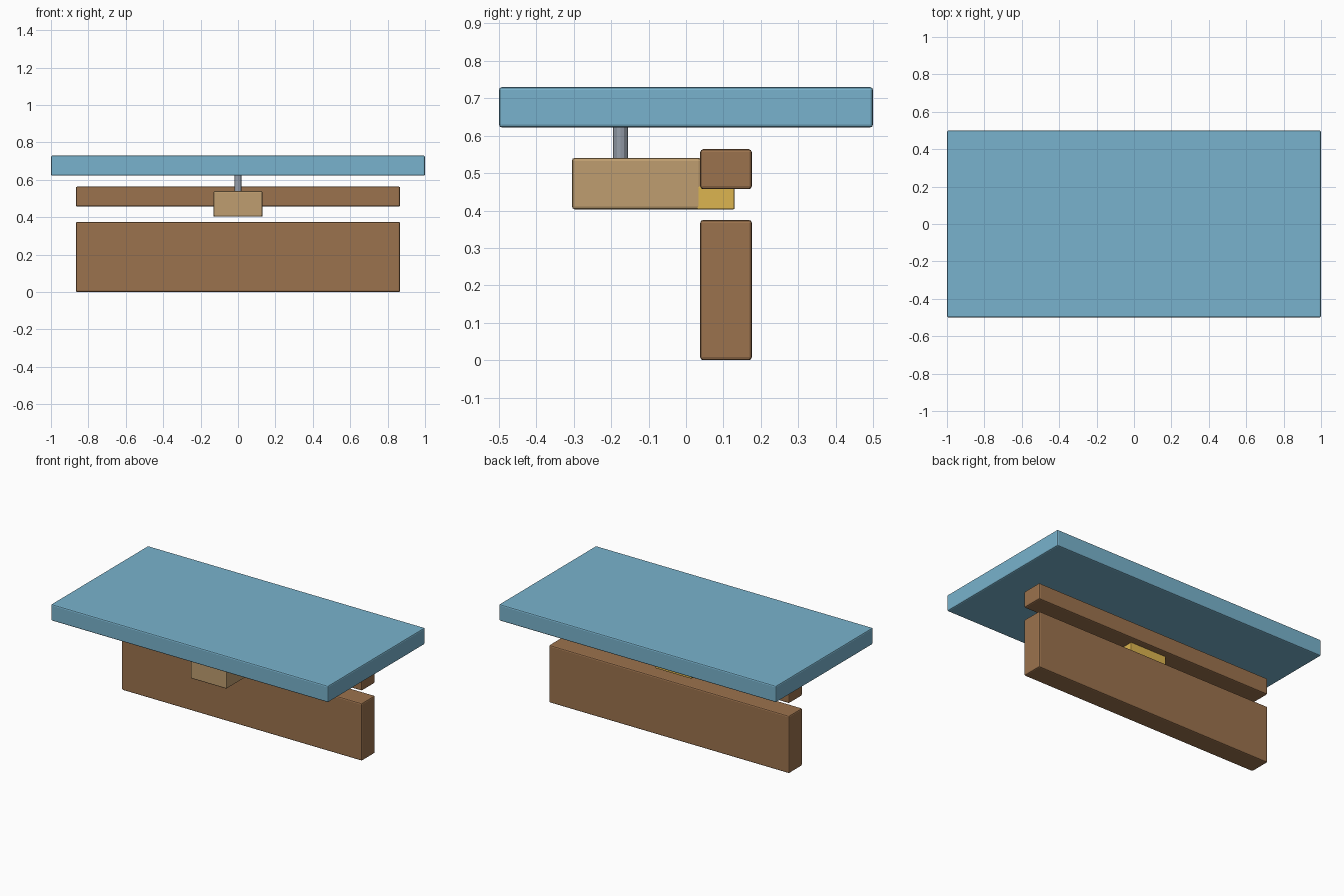
import bpy, bmesh

if "Cube" in bpy.data.objects:
    bpy.data.objects.remove(bpy.data.objects["Cube"])


def material(name, rgb):
    m = bpy.data.materials.new(name)
    m.diffuse_color = (*rgb, 1)
    m.use_nodes = True
    m.node_tree.nodes["Principled BSDF"].inputs["Base Color"].default_value = m.diffuse_color
    return m


BLUE = material("blue", (0.19, 0.45, 0.61))
BROWN = material("brown", (0.33, 0.17, 0.075))
TAN = material("tan", (0.52, 0.34, 0.16))
YELLOW = material("yellow", (0.72, 0.46, 0.08))


def finish(name, bm, mat=None):
    me = bpy.data.meshes.new(name)
    bm.to_mesh(me)
    bm.free()
    ob = bpy.data.objects.new(name, me)
    bpy.context.collection.objects.link(ob)
    if mat:
        me.materials.append(mat)
    return ob


def block(name, x, y, z, mat, bevel=0.008):
    """Box centred on x (half width x) between the y and z limits, edges softened."""
    bm = bmesh.new()
    bmesh.ops.create_cube(bm, size=1)
    for v in bm.verts:
        v.co.x *= 2 * x
        v.co.y = y[0] + (v.co.y + 0.5) * (y[1] - y[0])
        v.co.z = z[0] + (v.co.z + 0.5) * (z[1] - z[0])
    ob = finish(name, bm, mat)
    mod = ob.modifiers.new("soft_edges", "BEVEL")
    mod.width = bevel
    mod.segments = 2
    return ob


# Wide top slab
block("top_slab", 1.0, (-0.5, 0.5), (0.622, 0.73), BLUE)

# Slotted back panel: lower board and upper rail
block("lower_board", 0.867, (0.038, 0.176), (0.0, 0.375), BROWN)
block("upper_rail", 0.867, (0.038, 0.176), (0.457, 0.564), BROWN)

# Latch block with its tongue reaching under the rail
block("latch_block", 0.13, (-0.305, 0.041), (0.403, 0.541), TAN)
block("latch_tongue", 0.1303, (0.03, 0.13), (0.4028, 0.465), YELLOW, 0.004)

# Thin rod joining slab and latch block
bm = bmesh.new()
bmesh.ops.create_cone(bm, cap_ends=True, segments=12, radius1=0.0195,
                      radius2=0.0195, depth=0.1)
bmesh.ops.translate(bm, verts=bm.verts, vec=(0, -0.175, 0.582))
finish("rod", bm, material("steel", (0.30, 0.34, 0.40)))
